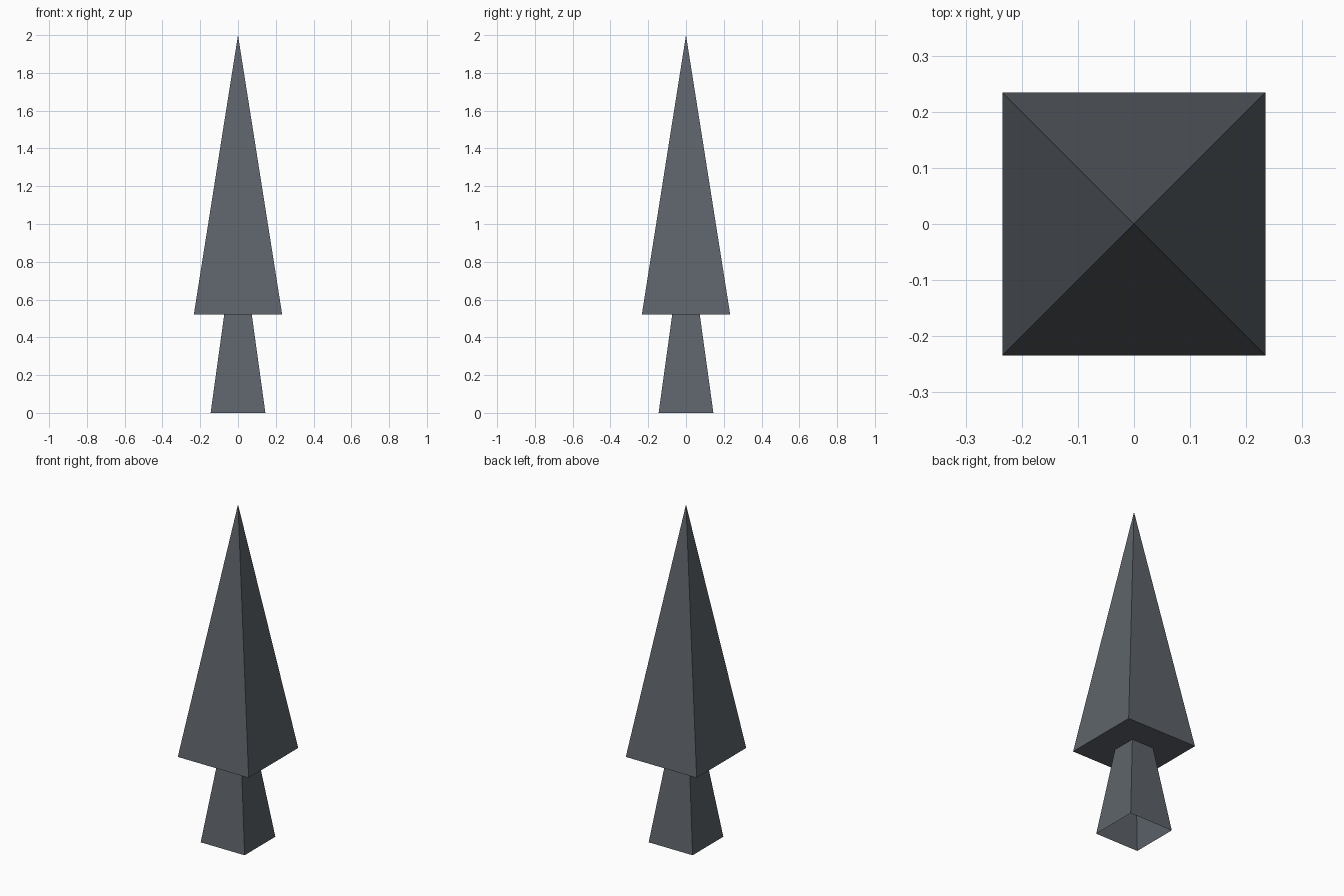
import bpy
import bmesh

cube = bpy.data.objects.get("Cube")
if cube:
    bpy.data.objects.remove(cube, do_unlink=True)

# Single dark slate colour
slate = bpy.data.materials.new("dark slate")
slate.use_nodes = True
colour = (0.11, 0.125, 0.145, 1)
slate.diffuse_color = colour
slate.node_tree.nodes["Principled BSDF"].inputs["Base Color"].default_value = colour


def square_loft(name, profile):
    """Join square rings of (half width, height); zero width makes a point."""
    bm = bmesh.new()
    rings = []
    for w, z in profile:
        corners = [(-w, -w), (w, -w), (w, w), (-w, w)] if w else [(0, 0)]
        rings.append([bm.verts.new((x, y, z)) for x, y in corners])
    for low, high in zip(rings, rings[1:]):
        for i in range(4):
            j = (i + 1) % 4
            top = [high[j], high[i]] if len(high) > 1 else high
            bm.faces.new([low[i], low[j]] + top)
    mesh = bpy.data.meshes.new(name)
    bm.to_mesh(mesh)
    bm.free()
    mesh.materials.append(slate)
    obj = bpy.data.objects.new(name, mesh)
    bpy.context.collection.objects.link(obj)
    return obj


# Tapered hollow stem, open at the bottom
square_loft("stem", [(0.145, 0), (0.073, 0.52)])

# Tall pyramid head with a flat underside around the stem
square_loft("spike_head", [(0.073, 0.52), (0.234, 0.52), (0, 2)])
